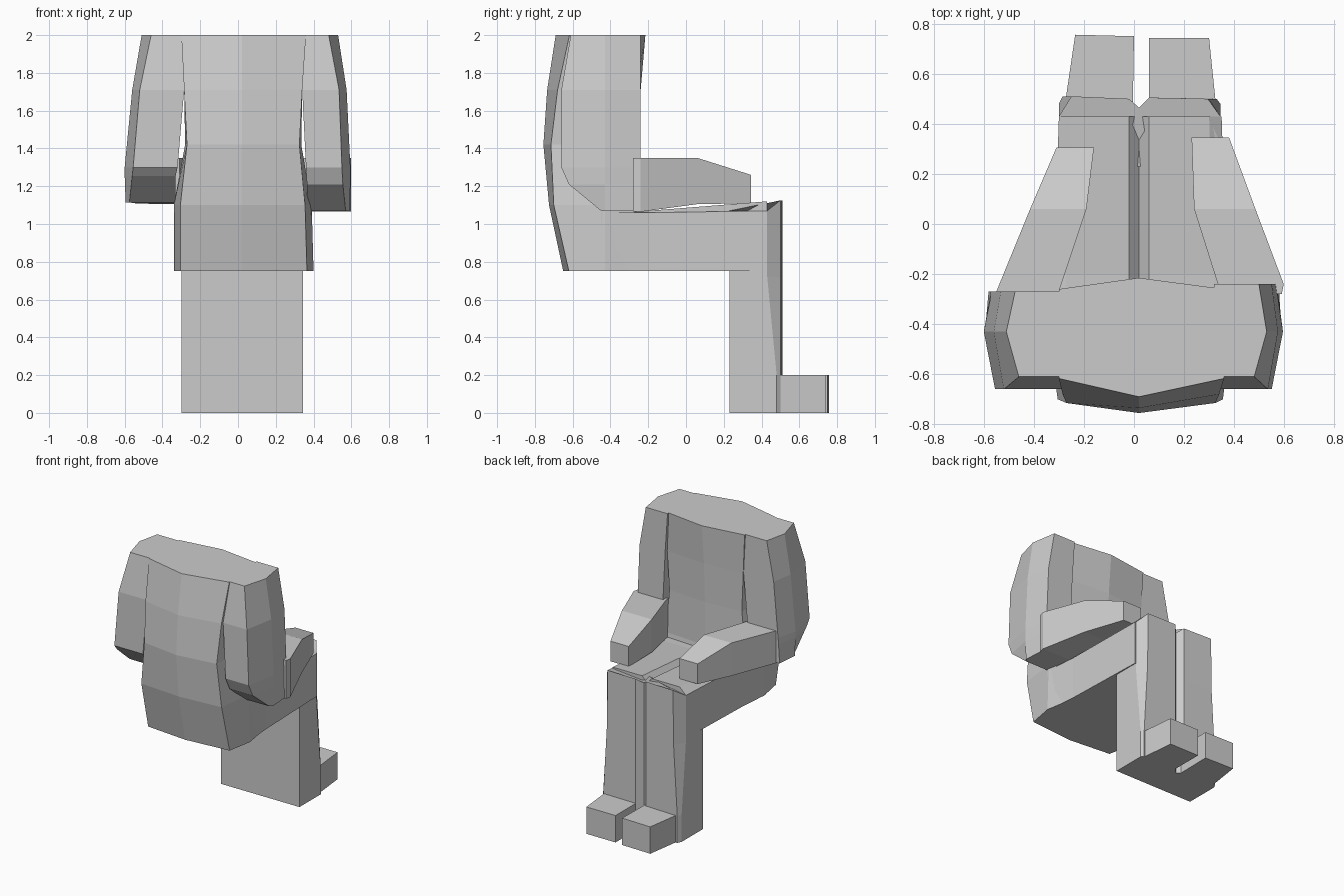
import bpy, bmesh


def loft(name, rings):
    """Skin a list of equal-length 3D rings and cap both ends."""
    bm = bmesh.new()
    vs = [[bm.verts.new(p) for p in ring] for ring in rings]
    n = len(vs[0])
    for a, b in zip(vs, vs[1:]):
        for i in range(n):
            j = (i + 1) % n
            bm.faces.new((a[i], a[j], b[j], b[i]))
    bm.faces.new(vs[0])
    bm.faces.new(vs[-1])
    bmesh.ops.recalc_face_normals(bm, faces=bm.faces)
    me = bpy.data.meshes.new(name)
    bm.to_mesh(me)
    bm.free()
    ob = bpy.data.objects.new(name, me)
    bpy.context.collection.objects.link(ob)
    return ob


# Torso: z, left x, right x, side bulge, corner back y, middle back y, front y, middle front y
levels = [
    (0.75, -0.305, 0.365, 0.035, -0.62, -0.65, -0.22, -0.20),
    (1.10, -0.305, 0.355, 0.035, -0.70, -0.725, -0.27, -0.25),
    (1.42, -0.27, 0.325, 0.01, -0.715, -0.755, -0.27, -0.25),
    (1.71, -0.285, 0.34, 0.0, -0.68, -0.735, -0.265, -0.24),
    (2.00, -0.30, 0.36, 0.0, -0.617, -0.69, -0.26, -0.215),
]
loft("torso", [[(l, b, z), (0.02, bm_, z), (r, b, z), (r + s, -0.43, z),
                (r, f, z), (0.02, fm, z), (l, f, z), (l - s, -0.43, z)]
               for z, l, r, s, b, bm_, f, fm in levels])


# Arms: outer / inner x per level, chamfered outer corners
def arm(side, upper, fore, yfront, lift):
    sleeve = []
    shape = [(2.0, -0.61, 0.05), (1.71, -0.66, 0.04), (1.30, -0.66, 0.045),
             (1.21, -0.62, 0.04), (1.07, -0.45, 0.02)]
    for (o, i), (z, back, ch) in zip(upper, shape):
        zz = z + (lift if z < 1.25 else 0)
        s = 1 if o > 0 else -1
        mid = max(-0.43, back + 0.02)
        sleeve.append([(o, mid, zz), (o - s * ch, back, zz), (i, back, zz),
                       (i, yfront, zz), (o - s * ch * yfront / -0.27 * 0.7, yfront, zz)])
    loft(side + "_upper_arm", sleeve)
    sections = [(yfront - 0.04, 1.065 + lift, 1.35), (yfront, 1.065 + lift, 1.35),
                (0.06, 1.105, 1.35), (0.305 if lift else 0.345, 1.11, 1.26)]
    loft(side + "_forearm", [[(o, y, lo), (i, y, lo), (i, y, hi), (o, y, hi)]
                             for (o, i), (y, lo, hi) in zip(fore, sections)])


arm("left",
    [(-0.51, -0.27), (-0.56, -0.285), (-0.60, -0.32), (-0.60, -0.33), (-0.595, -0.33)],
    [(-0.565, -0.31), (-0.55, -0.30), (-0.415, -0.19), (-0.31, -0.16)], -0.27, 0.045)
arm("right",
    [(0.53, 0.32), (0.575, 0.34), (0.595, 0.36), (0.595, 0.365), (0.59, 0.365)],
    [(0.59, 0.34), (0.598, 0.335), (0.485, 0.24), (0.38, 0.23)], -0.24, 0.0)


# Thighs: one block with a shallow groove along the middle
def thigh_ring(y, l, r, edge, crest, groove_y):
    return [(l, y, 0.75), (l, y, edge), (l + 0.05, y, crest), (-0.02, y, crest),
            (0.02, groove_y, crest - 0.04), (0.06, y, crest), (r - 0.05, y, crest),
            (r, y, edge), (r, y, 0.75)]


loft("thighs", [thigh_ring(-0.45, -0.34, 0.39, 1.06, 1.065, -0.45),
                thigh_ring(-0.2, -0.32, 0.37, 1.06, 1.07, -0.2),
                thigh_ring(0.43, -0.30, 0.35, 1.07, 1.12, 0.43)])


# Lower legs: joined at the back, notched at the front, bevelled outer knees
def shin_ring(z, corner_y, inset, crest=0.0):
    return [(-0.30, 0.23, z), (-0.30, corner_y, z), (-0.30 + inset, 0.51, z + crest),
            (-0.02, 0.50, z + crest), (0.02, 0.465, z + crest * 0.4), (0.06, 0.505, z + crest),
            (0.345 - inset, 0.50, z + crest), (0.345, corner_y, z), (0.345, 0.23, z)]


loft("lower_legs", [shin_ring(0, 0.48, 0.015), shin_ring(0.2, 0.48, 0.015),
                    shin_ring(0.72, 0.43, 0.045), shin_ring(1.07, 0.43, 0.05, 0.055)])

# Feet: tapered blocks
for side, a, b, c, d, tip in (("left", -0.28, -0.005, -0.235, 0.0, 0.75),
                              ("right", 0.06, 0.33, 0.06, 0.30, 0.742)):
    loft(side + "_foot", [[(a, 0.45, z), (b, 0.45, z), (d, tip, z),
                           (c, tip + (0.006 if side == "left" else 0.0), z)]
                          for z in (0.0, 0.2)])
